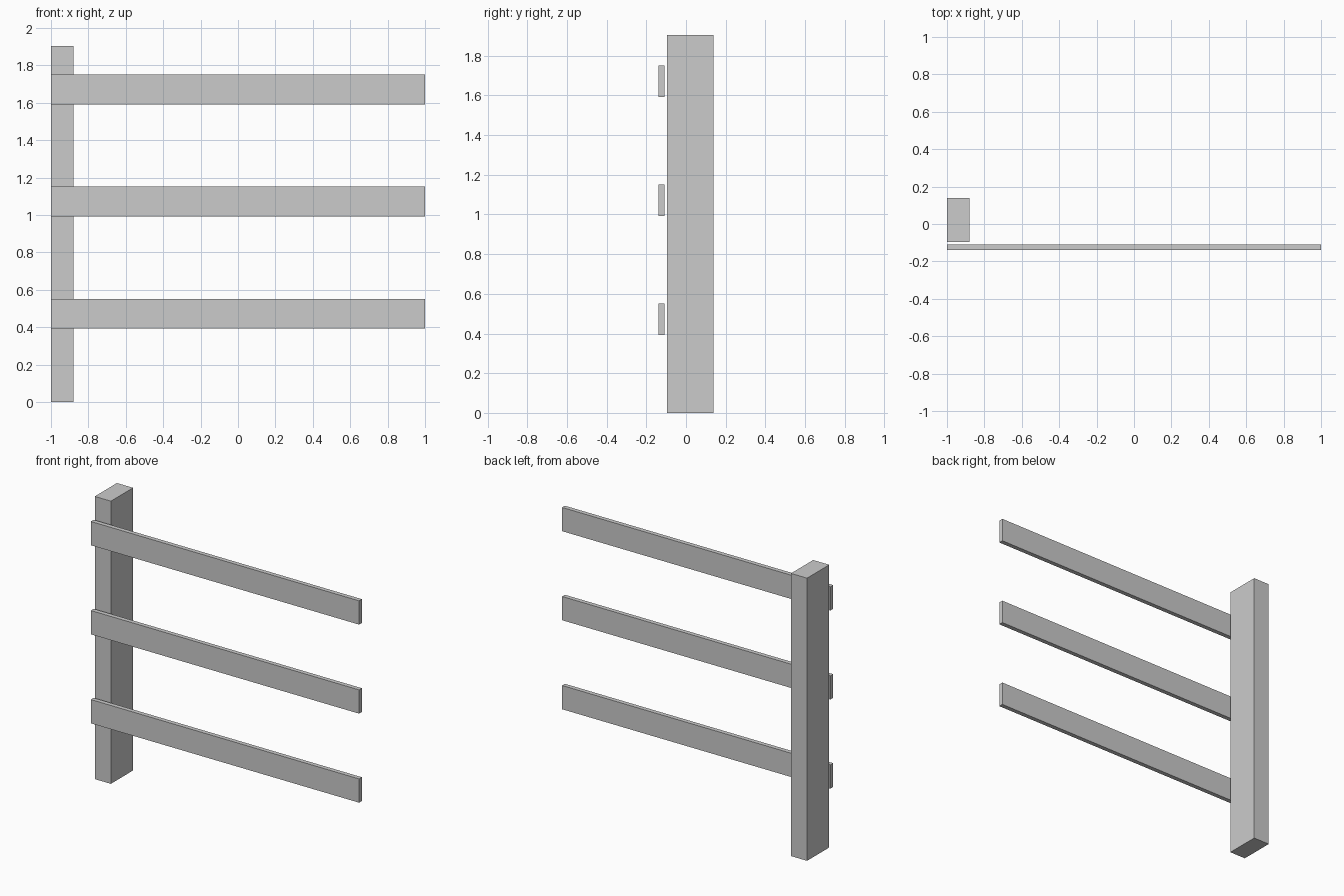
import bpy

if "Cube" in bpy.data.objects:
    bpy.data.objects.remove(bpy.data.objects["Cube"])


def box(name, lo, hi):
    """Add a box spanning the two given corners."""
    centre = [(a + b) / 2 for a, b in zip(lo, hi)]
    bpy.ops.mesh.primitive_cube_add(size=1, location=centre)
    obj = bpy.context.object
    obj.name = name
    obj.scale = [b - a for a, b in zip(lo, hi)]
    bpy.ops.object.transform_apply(location=False, rotation=False, scale=True)
    return obj


# Upright post at the left end
box("post", (-1.0, -0.097, 0.0), (-0.88, 0.139, 1.905))

# Three flat rails, just in front of the post
for i, name in enumerate(("lower_rail", "middle_rail", "upper_rail")):
    z = 0.392 + 0.6 * i
    box(name, (-1.0, -0.139, z), (1.0, -0.109, z + 0.16))
